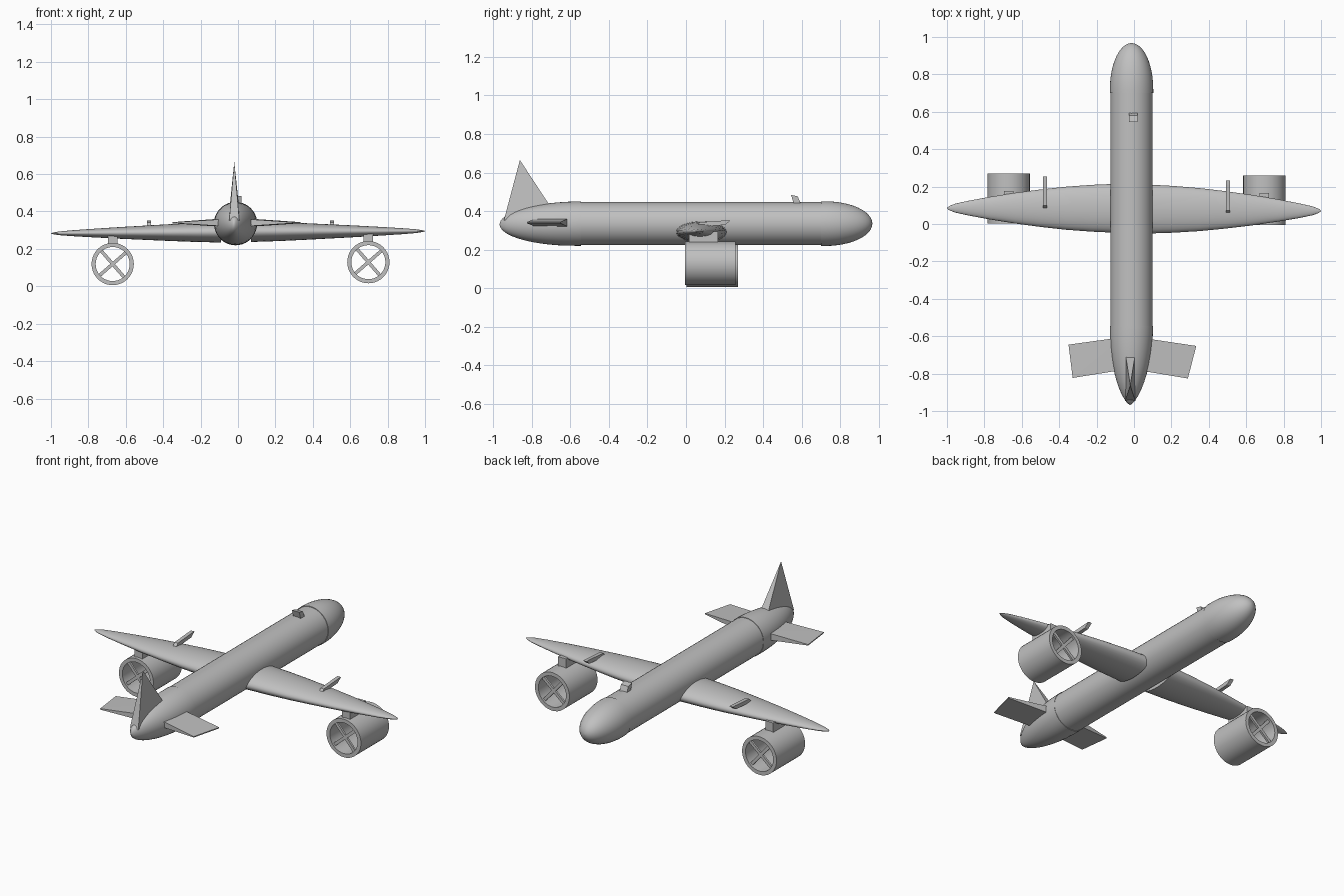
import bpy, bmesh, math
from mathutils import Vector

if "Cube" in bpy.data.objects:
    bpy.data.objects.remove(bpy.data.objects["Cube"])

grey = bpy.data.materials.new("plain grey")
grey.use_nodes = True
grey.diffuse_color = (0.53, 0.53, 0.53, 1)
grey.node_tree.nodes["Principled BSDF"].inputs["Base Color"].default_value = (0.53, 0.53, 0.53, 1)


def finish(name, bm, smooth=False):
    bmesh.ops.recalc_face_normals(bm, faces=bm.faces)
    mesh = bpy.data.meshes.new(name)
    bm.to_mesh(mesh)
    bm.free()
    obj = bpy.data.objects.new(name, mesh)
    bpy.context.collection.objects.link(obj)
    mesh.materials.append(grey)
    if smooth:
        bpy.ops.object.select_all(action='DESELECT')
        obj.select_set(True)
        bpy.context.view_layer.objects.active = obj
        bpy.ops.object.shade_smooth_by_angle(angle=math.radians(35))
    return obj


def loft(name, sections, axis, sides=40, closed=False):
    """Skin elliptical sections (centre, radius_a, radius_z) set across axis x or y."""
    bm = bmesh.new()
    across = Vector((1, 0, 0)) if axis == 'y' else Vector((0, 1, 0))
    up = Vector((0, 0, 1))
    rings = []
    for centre, ra, rz in sections:
        ring = []
        for i in range(sides):
            a = 2 * math.pi * i / sides
            ring.append(bm.verts.new(Vector(centre) + across * ra * math.cos(a) + up * rz * math.sin(a)))
        rings.append(ring)
    pairs = list(zip(rings, rings[1:]))
    if closed:
        pairs.append((rings[-1], rings[0]))
    else:
        bm.faces.new(rings[0])
        bm.faces.new(rings[-1])
    for r, s in pairs:
        for i in range(sides):
            j = (i + 1) % sides
            bm.faces.new((r[i], r[j], s[j], s[i]))
    return finish(name, bm, True)


def solid(name, points):
    """Convex solid around a few corner points."""
    bm = bmesh.new()
    verts = [bm.verts.new(p) for p in points]
    bmesh.ops.convex_hull(bm, input=verts)
    bmesh.ops.dissolve_limit(bm, angle_limit=0.01, verts=bm.verts, edges=bm.edges)
    return finish(name, bm)


def box(name, x0, x1, y0, y1, z0, z1):
    return solid(name, [(x, y, z) for x in (x0, x1) for y in (y0, y1) for z in (z0, z1)])


# Fuselage: tube, rounded nose cap and narrowing tail
CX, CZ = -0.013, 0.335
loft("fuselage", [((CX, -0.56, CZ), 0.113, 0.112), ((CX, 0.73, CZ), 0.113, 0.112)], 'y')

nose = [((CX, 0.70, CZ), 0.116, 0.116)]
for i in range(13):
    t = math.radians(89 * i / 12)
    nose.append(((CX, 0.72 + 0.247 * math.sin(t), CZ), 0.116 * math.cos(t), 0.116 * math.cos(t)))
loft("nose_cap", nose, 'y')

tail = [((CX, -0.545, CZ), 0.115, 0.115)]
for i in range(13):
    t = math.radians(88 * i / 12)
    c = math.cos(t)
    tail.append(((CX - 0.008 * math.sin(t), -0.56 - 0.407 * math.sin(t), CZ - 0.004 * math.sin(t)),
                 0.115 * c ** 1.35, 0.115 * c))
loft("tail_cone", tail, 'y')

# Wings: (fraction of span, half chord, half thickness)
WING = [(0, 0.131, 0.055), (0.15, 0.125, 0.051), (0.3, 0.115, 0.045), (0.45, 0.1, 0.038),
        (0.6, 0.082, 0.031), (0.75, 0.06, 0.023), (0.87, 0.04, 0.016), (0.95, 0.024, 0.01),
        (0.985, 0.012, 0.005), (1, 0.002, 0.001)]
for name, root, tip in (("right_wing", (-0.09, 0.084, 0.289), (-1.0, 0.085, 0.283)),
                        ("left_wing", (0.07, 0.08, 0.292), (1.0, 0.07, 0.295))):
    a, b = Vector(root), Vector(tip)
    loft(name, [(a.lerp(b, t), chord, thick) for t, chord, thick in WING], 'x', 32)

# Ducted engines with crossed struts, hung below the wings
for side, x, z, y0, y1 in (("right", -0.67, 0.119, 0.003, 0.27), ("left", 0.697, 0.129, -0.005, 0.258)):
    duct = [((x, y, z), r, r) for y, r in ((y0, 0.113), (y1, 0.113), (y1, 0.091), (y0, 0.091))]
    loft(side + "_engine_duct", duct, 'y', 40, closed=True)
    for end, y in (("rear", y0 + 0.012), ("front", y1 - 0.024)):
        for n, angle in enumerate((41, 131)):
            d = Vector((math.cos(math.radians(angle)), 0, math.sin(math.radians(angle))))
            p = Vector((-d.z, 0, d.x))
            mid = Vector((x, y, z))
            solid(f"{side}_{end}_strut_{n + 1}",
                  [mid + d * u * 0.096 + p * v * 0.009 + Vector((0, w, 0))
                   for u in (-1, 1) for v in (-1, 1) for w in (0, 0.012)])
    box(side + "_pylon", x - 0.026, x + 0.026, y0 + 0.02, y1 - 0.093, z + 0.105, z + 0.165)

# Slim probes above the wings, with sloped front ends
for side, x, y0, y1 in (("right", -0.475, 0.08, 0.255), ("left", 0.502, 0.052, 0.232)):
    solid(side + "_wing_probe",
          [(x + s * 0.011, y, z) for s in (-1, 1)
           for y, z in ((y0, 0.318), (y0 + 0.02, 0.342), (y1 - 0.02, 0.352), (y1, 0.352), (y1 - 0.03, 0.328))])

# Leaning box on the roof
solid("roof_box", [(x, y, z) for x in (-0.028, 0.02)
                   for y, z in ((0.56, 0.435), (0.597, 0.435), (0.58, 0.476), (0.545, 0.484))])

# Tailplanes taper from a thick root to a thin tip
for name, plan in (("right_tailplane", ((-0.06, -0.605), (-0.06, -0.78), (-0.35, -0.645), (-0.328, -0.823))),
                   ("left_tailplane", ((0.03, -0.607), (0.03, -0.783), (0.333, -0.652), (0.288, -0.826)))):
    heights = (0.024, 0.02, 0.003, 0.003)
    solid(name, [(x, y, 0.34 + s * h) for (x, y), h in zip(plan, heights) for s in (-1, 1)])

# Upright fin: a narrow pyramid
solid("tail_fin", [(-0.047, -0.688, 0.40), (0.008, -0.688, 0.40), (-0.047, -0.945, 0.352),
                   (0.007, -0.945, 0.352), (-0.02, -0.862, 0.665)])
